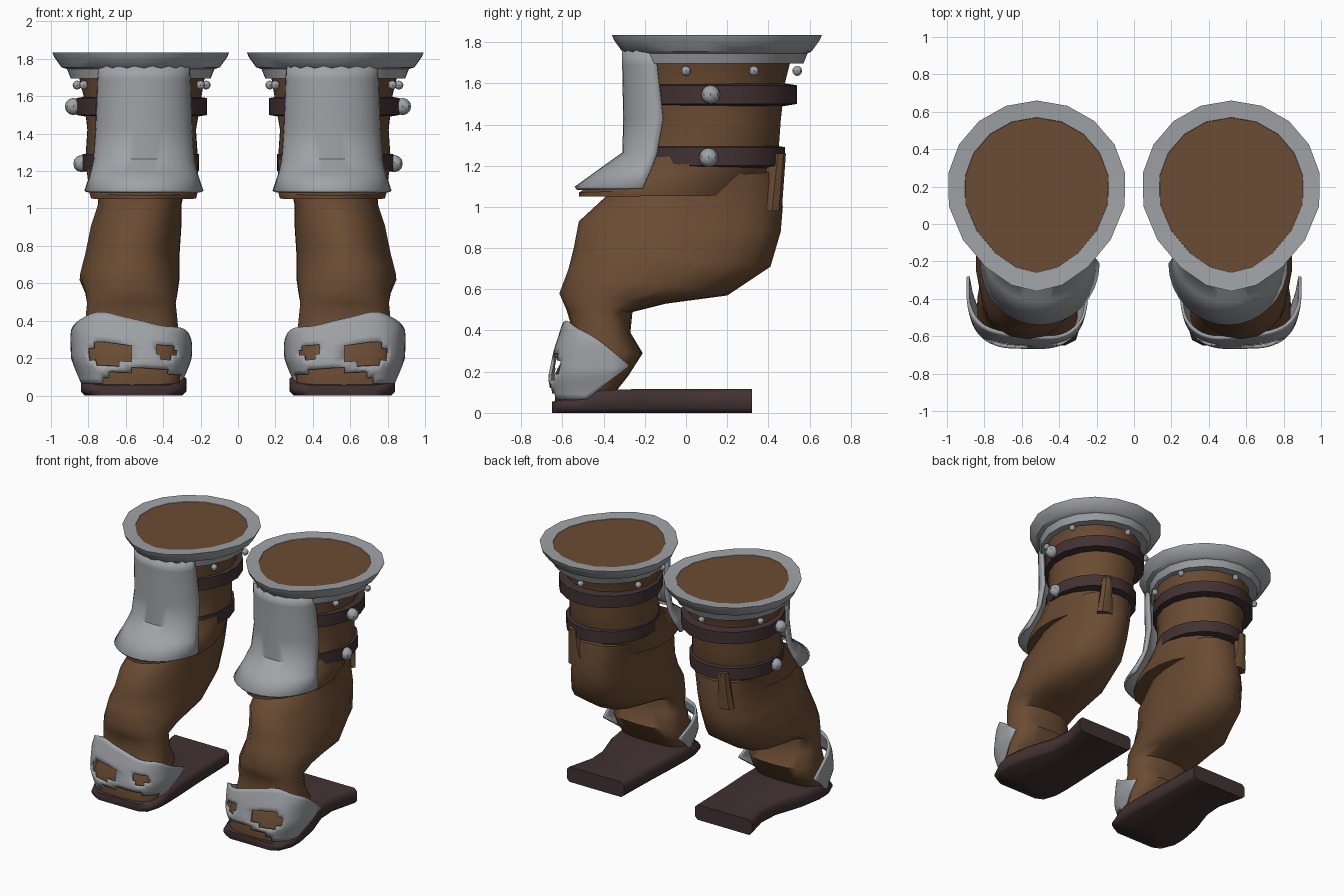
import bpy, bmesh, math
from mathutils import Vector

if "Cube" in bpy.data.objects:
    bpy.data.objects.remove(bpy.data.objects["Cube"])


def material(name, rgb):
    m = bpy.data.materials.new(name)
    m.diffuse_color = (*rgb, 1)
    m.use_nodes = True
    m.node_tree.nodes["Principled BSDF"].inputs["Base Color"].default_value = m.diffuse_color
    return m


BROWN = material("brown_leather", (0.145, 0.072, 0.033))
DARK = material("dark_leather", (0.055, 0.031, 0.032))
STEEL = material("grey_steel", (0.35, 0.365, 0.385))


def finish(name, bm, mat, thickness=0, angle=40):
    """Turn a bmesh into an object mirrored across x = 0."""
    bmesh.ops.recalc_face_normals(bm, faces=bm.faces)
    me = bpy.data.meshes.new(name)
    bm.to_mesh(me)
    bm.free()
    me.materials.append(mat)
    ob = bpy.data.objects.new(name, me)
    bpy.context.collection.objects.link(ob)
    bpy.ops.object.select_all(action='DESELECT')
    ob.select_set(True)
    bpy.context.view_layer.objects.active = ob
    bpy.ops.object.shade_smooth_by_angle(angle=math.radians(angle))
    if thickness:
        sol = ob.modifiers.new("Thickness", 'SOLIDIFY')
        sol.thickness = thickness
        sol.offset = 0
    ob.modifiers.new("Mirror", 'MIRROR').use_mirror_merge = False
    return ob


def spow(v, p):
    return math.copysign(abs(v) ** p, v)


def ring(x0, x1, f, b, taper=0.2, p=1.0, mid=0.54, n=18):
    """Egg-shaped ring from front point f to back point b, both (y, z)."""
    pts = []
    for i in range(n):
        a = 2 * math.pi * i / n
        c, s = spow(math.cos(a), p), spow(math.sin(a), p)
        k = mid - c * (mid if c > 0 else 1 - mid)
        x = (x0 + x1) / 2 + (x1 - x0) / 2 * s * (1 - taper * max(0, c) ** 2)
        pts.append(Vector((x, f[0] + (b[0] - f[0]) * k, f[1] + (b[1] - f[1]) * k)))
    return pts


def flat(x0, x1, y0, y1, z, **kw):
    return ring(x0, x1, (y0, z), (y1, z), **kw)


def loft(name, rings, mat, caps=True, closed=False, angle=40):
    bm = bmesh.new()
    vs = [[bm.verts.new(p) for p in r] for r in rings]
    n = len(vs[0])
    pairs = list(zip(vs, vs[1:])) + ([(vs[-1], vs[0])] if closed else [])
    for r, q in pairs:
        for i in range(n):
            j = (i + 1) % n
            bm.faces.new((r[i], r[j], q[j], q[i]))
    if caps and not closed:
        bm.faces.new(vs[0])
        bm.faces.new(vs[-1])
    return finish(name, bm, mat, angle=angle)


def sheet(name, rows, mat, thickness, keep=lambda c: True):
    bm = bmesh.new()
    vs = [[bm.verts.new(p) for p in r] for r in rows]
    for r, q in zip(vs, vs[1:]):
        for i in range(len(r) - 1):
            bm.faces.new((r[i], r[i + 1], q[i + 1], q[i]))
    holes = [f for f in bm.faces if not keep(f.calc_center_median())]
    bmesh.ops.delete(bm, geom=holes, context='FACES')
    return finish(name, bm, mat, thickness, 50)


def lerp_table(table, z):
    for (z0, a), (z1, b) in zip(table, table[1:]):
        if z <= z1:
            return a + (b - a) * max(0, (z - z0) / (z1 - z0))
    return table[-1][1]


# Upper boot shaft with a cuff that flares forward
loft("boot_shaft", [
    flat(0.13, 0.91, -0.26, 0.57, 1.825),
    flat(0.17, 0.86, -0.25, 0.51, 1.72),
    flat(0.19, 0.83, -0.25, 0.48, 1.60),
    flat(0.22, 0.81, -0.24, 0.46, 1.42),
    ring(0.21, 0.82, (-0.25, 1.26), (0.45, 1.28)),
    ring(0.21, 0.81, (-0.37, 1.15), (0.42, 1.19)),
    ring(0.21, 0.80, (-0.52, 1.07), (0.38, 1.10)),
    ring(0.22, 0.79, (-0.52, 1.05), (0.34, 1.055))], BROWN)

# Steel rim around the opening
loft("top_rim", [
    flat(0.13, 0.91, -0.26, 0.57, 1.828),
    flat(0.04, 1.00, -0.36, 0.66, 1.835),
    flat(0.05, 0.99, -0.35, 0.65, 1.81),
    flat(0.09, 0.95, -0.31, 0.61, 1.755),
    flat(0.12, 0.92, -0.285, 0.59, 1.745),
    flat(0.14, 0.90, -0.28, 0.57, 1.695),
    flat(0.19, 0.84, -0.23, 0.48, 1.695)], STEEL, closed=True, angle=35)

# Two belts
for name, x0, x1, yb, z0, z1 in (("upper_belt", 0.16, 0.87, 0.54, 1.49, 1.60),
                                 ("lower_belt", 0.205, 0.835, 0.48, 1.19, 1.30)):
    yf = -0.26
    loft(name, [flat(x0 + 0.06, x1 - 0.06, yf + 0.06, yb - 0.06, z0),
                flat(x0, x1, yf, yb, z0 + 0.01),
                flat(x0, x1, yf, yb, z1 - 0.01),
                flat(x0 + 0.06, x1 - 0.06, yf + 0.06, yb - 0.06, z1)],
         DARK, closed=True)

# Belt buckles and small rivets
bm = bmesh.new()
studs = [(0.88, 0.12, 1.545, 0.046), (0.835, 0.11, 1.24, 0.046),
         (0.825, 0.0, 1.66, 0.024), (0.86, 0.33, 1.66, 0.024),
         (0.51, 0.54, 1.66, 0.024), (0.20, 0.0, 1.66, 0.024), (0.17, 0.33, 1.66, 0.024)]
for x, y, z, r in studs:
    new = bmesh.ops.create_uvsphere(bm, u_segments=8, v_segments=6, radius=r)
    bmesh.ops.translate(bm, verts=new['verts'], vec=(x, y, z))
finish("buckles_and_rivets", bm, STEEL)

# Shin plate, flared at the foot and slightly scalloped at the top
rows = []
for z, w, yf, ye in ((1.75, 0.235, -0.30, -0.15), (1.69, 0.24, -0.30, -0.14),
                     (1.43, 0.25, -0.295, -0.11), (1.26, 0.262, -0.30, -0.14),
                     (1.18, 0.28, -0.41, -0.17), (1.09, 0.31, -0.535, -0.21)):
    row = []
    for i in range(17):
        t = math.pi * (i / 16 - 0.5)
        lift = 0.012 * (i % 2) if z == 1.75 else 0
        row.append((0.503 + w * math.sin(t), ye + (yf - ye) * math.cos(t), z + lift))
    rows.append(row)
sheet("shin_plate", rows, STEEL, 0.02)

# Lower leg and foot
loft("lower_leg", [
    ring(0.27, 0.76, (-0.24, 1.13), (0.45, 1.17), 0, 0.85),
    ring(0.30, 0.75, (-0.39, 1.05), (0.47, 1.00), 0.1, 0.85),
    ring(0.30, 0.79, (-0.52, 0.93), (0.46, 0.88), 0.1, 0.85),
    ring(0.31, 0.82, (-0.545, 0.80), (0.41, 0.71), 0.1, 0.85),
    ring(0.31, 0.85, (-0.57, 0.70), (0.20, 0.57), 0.1, 0.85),
    ring(0.32, 0.82, (-0.615, 0.58), (-0.10, 0.53), 0.1, 0.85),
    ring(0.33, 0.81, (-0.58, 0.50), (-0.26, 0.49), 0, 0.85),
    ring(0.32, 0.82, (-0.55, 0.40), (-0.27, 0.39), 0, 0.8),
    ring(0.31, 0.83, (-0.59, 0.28), (-0.21, 0.29), 0, 0.7),
    ring(0.30, 0.84, (-0.64, 0.18), (-0.28, 0.18), 0, 0.65),
    ring(0.31, 0.82, (-0.635, 0.05), (-0.36, 0.08), 0, 0.65)], BROWN, angle=50)

# Small pull tab behind the cuff
loft("heel_tab", [flat(0.54, 0.70, 0.36, 0.465, 0.98, n=8),
                  flat(0.58, 0.68, 0.38, 0.475, 1.12, n=8),
                  flat(0.59, 0.67, 0.40, 0.485, 1.26, n=8)], BROWN)

# Shoe sole, narrowed at the waist
rings = []
for y, x0, x1, zt in ((-0.65, 0.37, 0.74, 0.055), (-0.62, 0.31, 0.80, 0.06),
                      (-0.52, 0.28, 0.84, 0.075), (-0.43, 0.275, 0.84, 0.11),
                      (-0.26, 0.28, 0.81, 0.115), (-0.05, 0.29, 0.74, 0.115),
                      (0.12, 0.295, 0.73, 0.115), (0.32, 0.30, 0.78, 0.115)):
    e = 0.022
    rings.append([Vector((x, y, z)) for x, z in (
        (x0 + e, 0), (x1 - e, 0), (x1, e), (x1, zt - e),
        (x1 - e, zt), (x0 + e, zt), (x0, zt - e), (x0, e))])
loft("sole", rings, DARK, angle=50)

# Toe guard wrapped around the foot, pointed at the back and pierced in front
FRONT = ((0.0, -0.635), (0.08, -0.645), (0.17, -0.662), (0.30, -0.635), (0.47, -0.58))
WIDTH = ((0.0, 0.26), (0.10, 0.28), (0.20, 0.315), (0.35, 0.32), (0.47, 0.285))
HOLES = ((0.69, 0.22, 0.11, 0.065), (0.385, 0.235, 0.055, 0.04), (0.51, 0.09, 0.21, 0.05))
rows = []
for j in range(13):
    row = []
    for i in range(41):
        t = math.pi * (i / 40 - 0.5)
        c, s = spow(math.cos(t), 0.6), spow(math.sin(t), 0.6)
        back = max(0, 1 - c)
        top = 0.41 + 0.05 * s + 0.012 * math.sin(5 * t)
        top += (0.235 - top) * back ** 1.3
        low = 0.065 + 0.16 * max(0, (back - 0.45) / 0.55)
        z = low + (top - low) * j / 12
        y = -0.28 + (lerp_table(FRONT, z) + 0.28) * c
        row.append((0.57 + lerp_table(WIDTH, z) * s, y, z))
    rows.append(row)


def solid(c):
    return c.y > -0.5 or all(((c.x - x) / a) ** 2 + ((c.z - z) / b) ** 2 > 1
                             for x, z, a, b in HOLES)


sheet("toe_guard", rows, STEEL, 0.016, solid)
